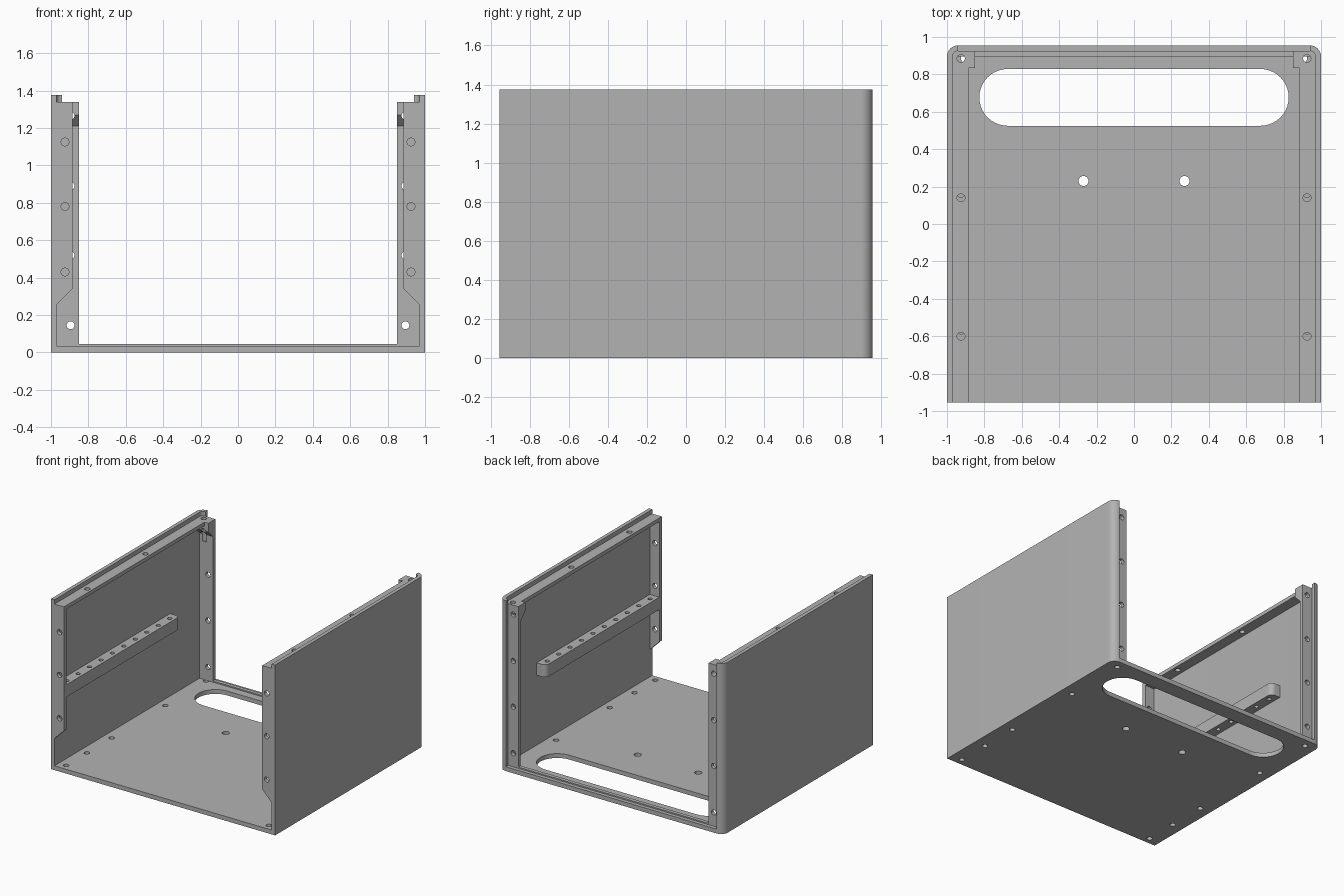
import bpy, bmesh
from math import sin, cos, pi, radians
from mathutils import Vector

if "Cube" in bpy.data.objects:
    bpy.data.objects.remove(bpy.data.objects["Cube"])

grey = bpy.data.materials.new("satin_grey")
grey.use_nodes = True
grey.diffuse_color = (0.45, 0.45, 0.45, 1)
grey.node_tree.nodes["Principled BSDF"].inputs["Base Color"].default_value = grey.diffuse_color

FRONT, BACK = -0.955, 0.955
SHEET = 0.03
FLOOR = 0.035
WALL_TOP, FLANGE_TOP = 1.375, 1.34
INNER, LIP = 0.97, 0.885          # inside of the wall, inner edge of the flanges
BOLT_X, BOLT_R = 0.925, 0.021


def arc(cx, cy, r, a0, a1, n=10):
    """Points of an arc, angles in degrees."""
    return [(cx + r * cos(radians(a0 + (a1 - a0) * i / n)),
             cy + r * sin(radians(a0 + (a1 - a0) * i / n))) for i in range(n + 1)]


def circle(cx, cy, r):
    return arc(cx, cy, r, 0, 360, 24)[:-1]


def rect(a0, a1, b0, b1):
    return [(a0, b0), (a1, b0), (a1, b1), (a0, b1)]


def extrude(name, pts, axis, lo, hi, side=1):
    """Push a flat outline along an axis; side=-1 mirrors it in x."""
    place = {"x": lambda a, b, d: (d, a, b),
             "y": lambda a, b, d: (a, d, b),
             "z": lambda a, b, d: (a, b, d)}[axis]
    bm = bmesh.new()

    def vert(p, d):
        x, y, z = place(p[0], p[1], d)
        return bm.verts.new((x * side, y, z))

    low = [vert(p, lo) for p in pts]
    high = [vert(p, hi) for p in pts]
    bm.faces.new(low)
    bm.faces.new(high)
    for i in range(len(pts)):
        j = (i + 1) % len(pts)
        bm.faces.new((low[i], low[j], high[j], high[i]))
    bmesh.ops.recalc_face_normals(bm, faces=bm.faces)
    mesh = bpy.data.meshes.new(name)
    bm.to_mesh(mesh)
    bm.free()
    mesh.materials.append(grey)
    obj = bpy.data.objects.new(name, mesh)
    bpy.context.collection.objects.link(obj)
    return obj


def drill(obj, cutters):
    """Subtract cutters, bake the result and remove them."""
    for c in cutters:
        c.hide_render = True
        mod = obj.modifiers.new("hole", "BOOLEAN")
        mod.operation, mod.solver, mod.object = "DIFFERENCE", "EXACT", c
    deps = bpy.context.evaluated_depsgraph_get()
    deps.update()
    baked = bpy.data.meshes.new_from_object(obj.evaluated_get(deps))
    obj.modifiers.clear()
    obj.data = baked
    for c in cutters:
        bpy.data.objects.remove(c)


def finish(obj):
    for p in obj.data.polygons:
        p.use_smooth = True
    obj.data.set_sharp_from_angle(angle=radians(30))


def hole(a, b, axis, lo, hi, side=1, r=BOLT_R):
    return extrude("cutter", circle(a, b, r), axis, lo, hi, side)


parts = []

# Floor plate with rounded rear corners, cable slot and screw holes
outline = [(-1, FRONT), (1, FRONT)]
outline += arc(0.94, 0.895, 0.06, 0, 90) + arc(-0.94, 0.895, 0.06, 90, 180)
floor = extrude("floor_plate", outline, "z", 0, FLOOR)
slot = (arc(0.675, 0.677, 0.152, -90, 90, 20) + arc(-0.675, 0.677, 0.152, 90, 270, 20))
cutters = [extrude("cutter", slot, "z", -0.1, 0.1)]
for s in (1, -1):
    cutters.append(hole(0.27, 0.23, "z", -0.1, 0.1, s, 0.027))
    for y in (0.885, 0.365, -0.32, -0.635, -0.9):
        cutters.append(hole(0.905, y, "z", -0.1, 0.1, s))
drill(floor, cutters)
parts.append(floor)

# Low stop strip along the rear of the floor
parts.append(extrude("rear_floor_strip", rect(-0.85, 0.85, 0.895, 0.925), "z", FLOOR, 0.045))

for s, side in ((1, "left"), (-1, "right")):
    # Side wall, curling round the rear corner
    profile = [(1, FRONT)] + arc(0.94, 0.895, 0.06, 0, 90)
    profile += arc(0.94, 0.895, 0.03, 90, 0) + [(INNER, FRONT)]
    parts.append(extrude(side + "_wall", profile, "z", FLOOR, WALL_TOP, s))

    # Front flange with a chamfered lower end
    flange = [(INNER, 0.255), (INNER, FLANGE_TOP - SHEET), (LIP, FLANGE_TOP - SHEET), (LIP, 0.34)]
    front = extrude(side + "_front_flange", flange, "y", FRONT, FRONT + SHEET, s)
    drill(front, [hole(BOLT_X, z, "y", -1.1, -0.9, s) for z in (0.43, 0.78, 1.125)])
    parts.append(front)

    # Top flange, sunk below the wall edge
    top = extrude(side + "_top_flange", rect(LIP, INNER, FRONT, 0.835), "z",
                  FLANGE_TOP - SHEET, FLANGE_TOP, s)
    drill(top, [hole(BOLT_X, y, "z", 1.2, 1.5, s) for y in (-0.6, 0.14)])
    parts.append(top)

    # Rear flange fitting inside the curled corner
    profile = [(0.85, 0.895)] + arc(0.94, 0.895, 0.03, 0, 90) + [(0.85, 0.925)]
    rear = extrude(side + "_rear_flange", profile, "z", FLOOR, FLANGE_TOP, s)
    bolts = [hole(0.895, z, "y", 0.7, 1.1, s) for z in (0.145, 0.52, 0.89, 1.265)]
    drill(rear, bolts + [hole(BOLT_X, 0.885, "z", 1.15, 1.5, s)])
    parts.append(rear)

    # Sloped block joining the top and rear flanges
    wedge = [(0.835, FLANGE_TOP), (0.835, 1.27), (0.895, 1.21), (0.895, FLANGE_TOP)]
    block = extrude(side + "_corner_block", wedge, "x", 0.85, INNER, s)
    drill(block, [hole(0.895, 1.265, "y", 0.7, 1.1, s),
                  hole(BOLT_X, 0.885, "z", 1.15, 1.5, s)])
    parts.append(block)

    # Perforated shelf rail with a rounded rear end
    bar = [(INNER, FRONT + SHEET), (INNER, 0.52)]
    bar += arc(LIP + 0.04, 0.48, 0.04, 90, 180) + [(LIP, FRONT + SHEET)]
    rail = extrude(side + "_shelf_rail", bar, "z", 0.6, 0.7, s)
    drill(rail, [hole(BOLT_X, 0.45 - 0.146 * i, "z", 0.5, 0.8, s, 0.017) for i in range(10)])
    parts.append(rail)

for obj in parts:
    finish(obj)
